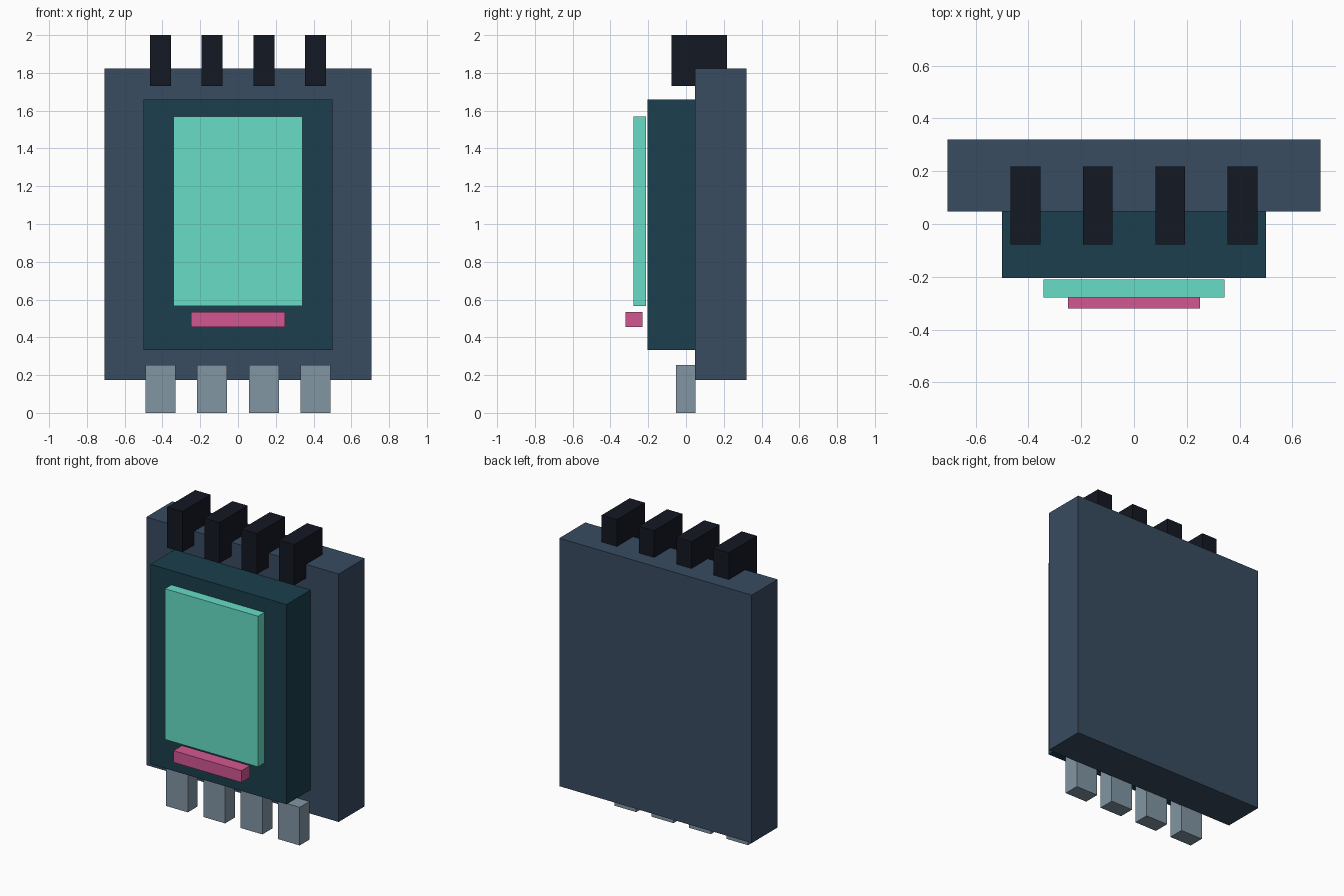
import bpy, bmesh
from mathutils import Matrix, Vector

if "Cube" in bpy.data.objects:
    bpy.data.objects.remove(bpy.data.objects["Cube"])


def material(name, hex_code):
    srgb = [int(hex_code[i:i + 2], 16) / 255 for i in (0, 2, 4)]
    linear = [c / 12.92 if c <= 0.04045 else ((c + 0.055) / 1.055) ** 2.4 for c in srgb]
    mat = bpy.data.materials.new(name)
    mat.diffuse_color = (*linear, 1)
    mat.use_nodes = True
    mat.node_tree.nodes["Principled BSDF"].inputs["Base Color"].default_value = mat.diffuse_color
    return mat


def box(name, x, y, z, mat):
    """Box from (min, max) ranges on each axis."""
    lo, hi = (Vector(c) for c in zip(x, y, z))
    bm = bmesh.new()
    bmesh.ops.create_cube(bm, size=1, matrix=Matrix.Diagonal((*(hi - lo), 1)))
    mesh = bpy.data.meshes.new(name)
    bm.to_mesh(mesh)
    bm.free()
    mesh.materials.append(mat)
    obj = bpy.data.objects.new(name, mesh)
    obj.location = (lo + hi) / 2
    bpy.context.collection.objects.link(obj)
    return obj


slate = material("slate", "384C61")
teal = material("dark_teal", "1B3F4D")
mint = material("mint", "67DEC6")
pink = material("pink", "D25792")
black = material("black", "141822")
steel = material("steel", "8296A4")

# Main body: back plate, casing, screen and the bar below it
box("back_plate", (-0.707, 0.707), (0.047, 0.32), (0.175, 1.822), slate)
box("casing", (-0.5, 0.5), (-0.205, 0.05), (0.333, 1.66), teal)
box("screen", (-0.342, 0.342), (-0.278, -0.211), (0.567, 1.568), mint)
box("status_bar", (-0.25, 0.25), (-0.32, -0.23), (0.455, 0.533), pink)

# Rows of four top tabs and four bottom pins
for i in range(4):
    cx = (i - 1.5) * 0.274
    box(f"top_tab_{i + 1}", (cx - 0.056, cx + 0.056), (-0.077, 0.218), (1.73, 2.0), black)
    box(f"bottom_pin_{i + 1}", (cx - 0.08, cx + 0.08), (-0.054, 0.05), (0.0, 0.253), steel)
